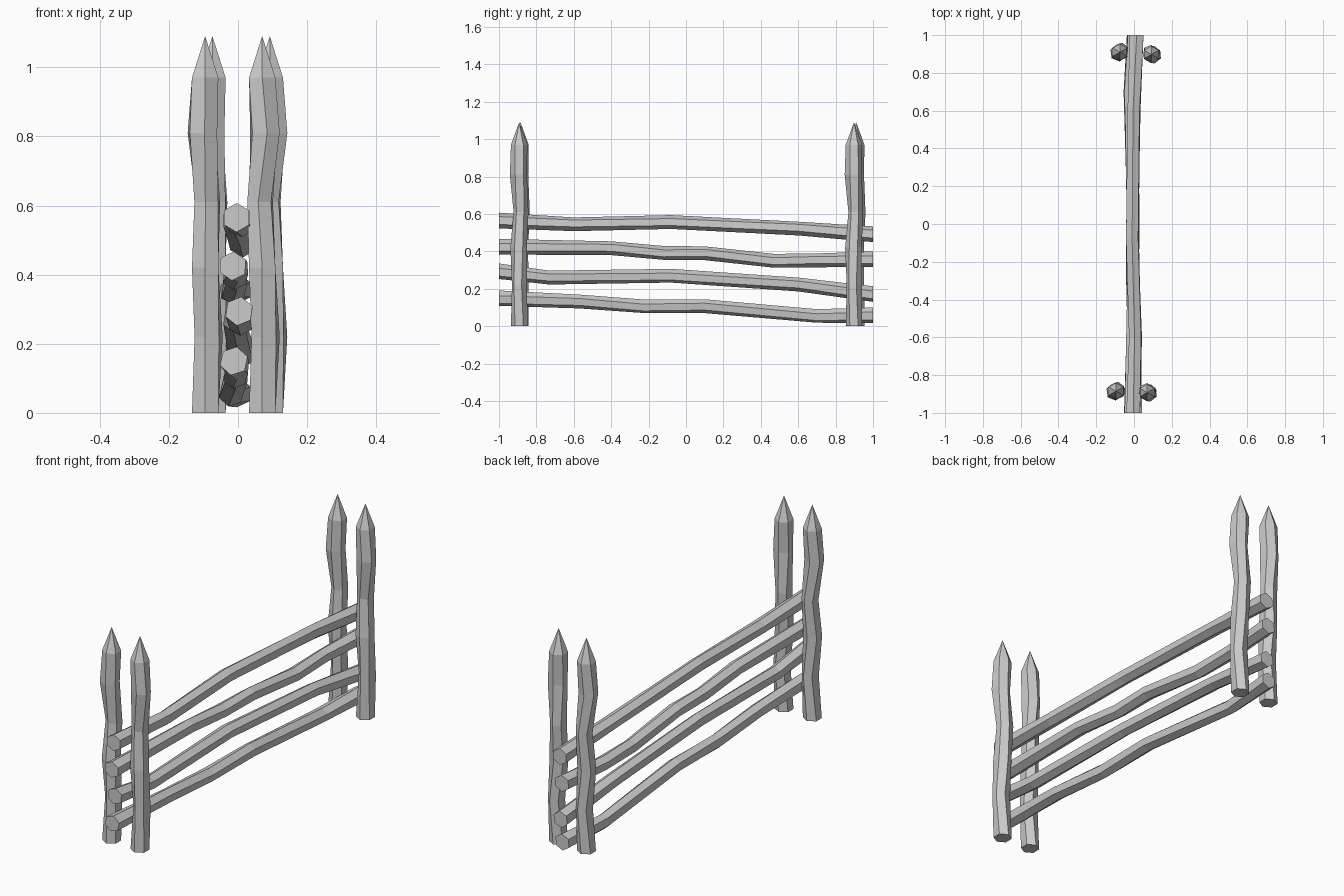
import bpy, bmesh
from math import sin, cos, pi, radians

if "Cube" in bpy.data.objects:
    bpy.data.objects.remove(bpy.data.objects["Cube"])

SIDES = 6


def log(name, rings, axis, tip=None):
    """Hexagonal log. rings: (along, u, v, radius, twist); axis 'Z' or 'Y'."""
    bm = bmesh.new()

    def place(u, v, t):
        return (u, v, t) if axis == 'Z' else (u, t, v)

    loops = []
    for t, u, v, r, tw in rings:
        a0 = pi / 2 + radians(tw)
        loops.append([bm.verts.new(place(u + r * cos(a0 + 2 * pi * i / SIDES),
                                         v + r * sin(a0 + 2 * pi * i / SIDES), t))
                      for i in range(SIDES)])
    for a, b in zip(loops, loops[1:]):
        for i in range(SIDES):
            j = (i + 1) % SIDES
            bm.faces.new((a[i], a[j], b[j], b[i]))
    bm.faces.new(loops[0])
    if tip:
        p = bm.verts.new(tip)
        for i in range(SIDES):
            bm.faces.new((loops[-1][i], loops[-1][(i + 1) % SIDES], p))
    else:
        bm.faces.new(loops[-1])
    bmesh.ops.recalc_face_normals(bm, faces=bm.faces)
    me = bpy.data.meshes.new(name)
    bm.to_mesh(me)
    bm.free()
    ob = bpy.data.objects.new(name, me)
    bpy.context.collection.objects.link(ob)
    return ob


# Crooked sharpened posts: height, sideways drift x, drift y, radius, twist
POST = [(0, 0, 0, .044, 0), (.22, .010, .002, .042, -15), (.42, 0, -.003, .044, 0),
        (.61, .006, .010, .040, -8), (.81, -.008, -.004, .046, 8), (.97, 0, 0, .044, 0)]

# name, x, y, direction of the upper bend
for name, x, y, s in [("front_left_post", -.095, -.885, 1),
                      ("front_right_post", .070, -.892, -1),
                      ("back_left_post", -.074, .91, 1),
                      ("back_right_post", .092, .898, -1)]:
    rings = [(z, x + (dx * s if z > .5 else dx), y + dy, r, tw)
             for z, dx, dy, r, tw in POST]
    log(name, rings, 'Z', (x, y, 1.09))

# Crooked rails, top to bottom: (y, x, z) along each centre line
RAILS = {
    "top_rail": [(-1, -.004, .565), (-.6, .008, .545), (-.08, -.010, .557),
                 (.6, .000, .522), (1, .014, .492)],
    "upper_middle_rail": [(-1, -.015, .425), (-.4, -.004, .417), (-.12, -.010, .392),
                          (.1, -.006, .390), (.47, -.014, .350), (.7, -.018, .352), (1, .002, .358)],
    "lower_middle_rail": [(-1, .003, .294), (-.73, .008, .260), (-.08, -.008, .270),
                          (.6, -.002, .223), (1, .010, .172)],
    "bottom_rail": [(-1, -.012, .150), (-.57, -.002, .132), (-.23, -.008, .107),
                    (.1, -.004, .107), (.7, -.020, .055), (1, .000, .058)],
}
for k, (name, path) in enumerate(RAILS.items()):
    last = len(path) - 1
    rings = [(y, x, z, .042 if i in (0, last) else .037, 8 * (i % 2) - 4 * k)
             for i, (y, x, z) in enumerate(path)]
    log(name, rings, 'Y')
